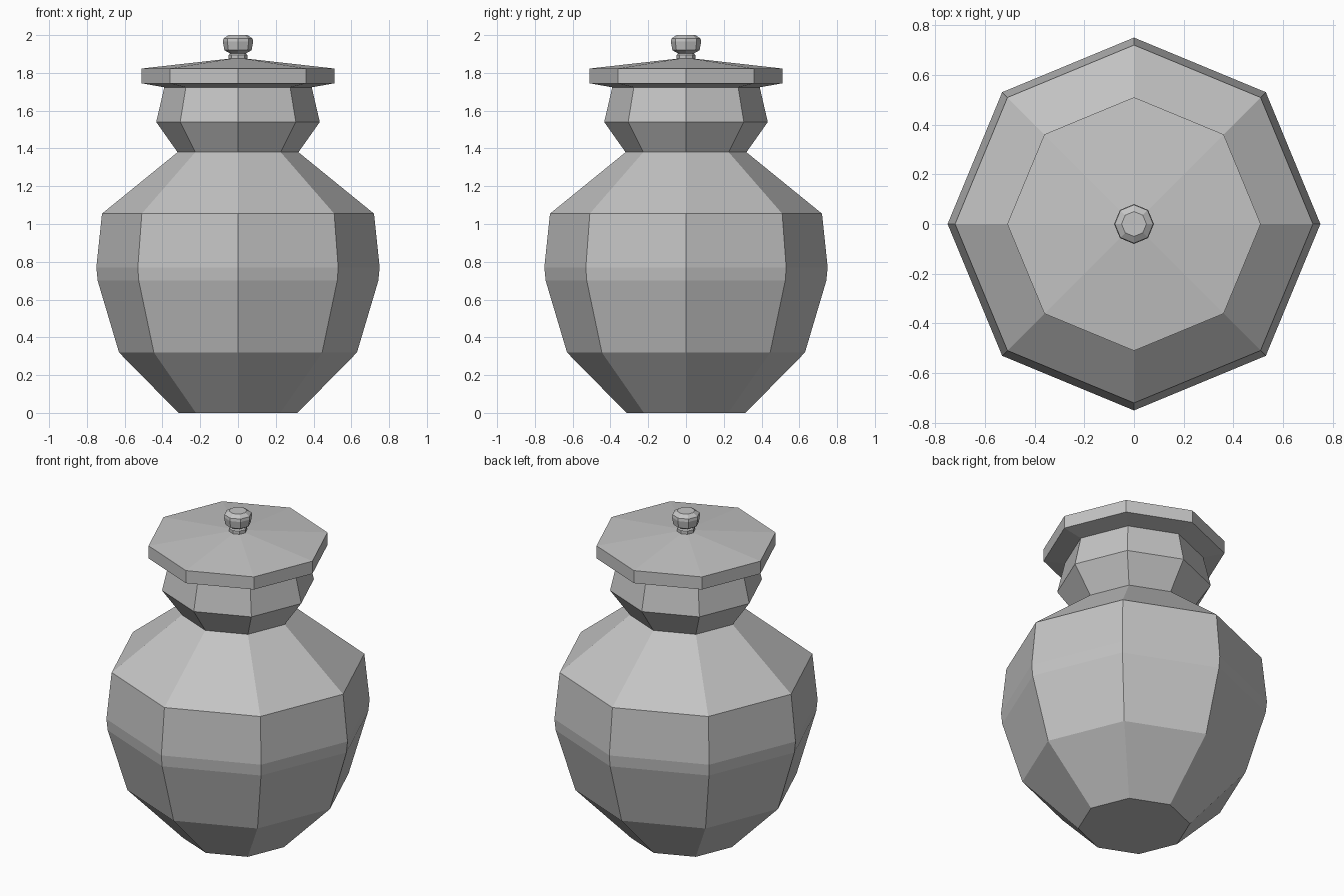
import bpy
import bmesh
from math import cos, sin, tau

SIDES = 8

cube = bpy.data.objects.get("Cube")
if cube:
    bpy.data.objects.remove(cube, do_unlink=True)

# One plain grey for the whole jar
grey = bpy.data.materials.new("stone_grey")
grey.use_nodes = True
colour = (0.55, 0.55, 0.55, 1)
grey.diffuse_color = colour
grey.node_tree.nodes["Principled BSDF"].inputs["Base Color"].default_value = colour


def turned_part(name, profile):
    """Flat-shaded octagonal solid from (radius, height) rings, bottom to top."""
    bm = bmesh.new()
    rings = []
    for radius, height in profile:
        rings.append([bm.verts.new((radius * cos(tau * i / SIDES),
                                    radius * sin(tau * i / SIDES), height))
                      for i in range(SIDES)])
    for low, high in zip(rings, rings[1:]):
        for i in range(SIDES):
            j = (i + 1) % SIDES
            bm.faces.new((low[i], low[j], high[j], high[i]))
    bm.faces.new(rings[0][::-1])
    bm.faces.new(rings[-1])
    mesh = bpy.data.meshes.new(name)
    bm.to_mesh(mesh)
    bm.free()
    mesh.materials.append(grey)
    obj = bpy.data.objects.new(name, mesh)
    bpy.context.collection.objects.link(obj)
    return obj


# Round belly, pinched neck and collar
turned_part("jar_body", [
    (0.315, 0), (0.63, 0.32), (0.743, 0.70), (0.75, 0.77),
    (0.72, 1.055), (0.32, 1.38), (0.433, 1.54), (0.39, 1.725),
])

# Wide shallow lid overhanging the collar
turned_part("lid", [
    (0.37, 1.72), (0.51, 1.745), (0.51, 1.823), (0.05, 1.875),
])

# Small knob on a short stem
turned_part("lid_knob", [
    (0.05, 1.865), (0.05, 1.895), (0.042, 1.903), (0.072, 1.92),
    (0.08, 1.965), (0.077, 1.982), (0.05, 2.0),
])
